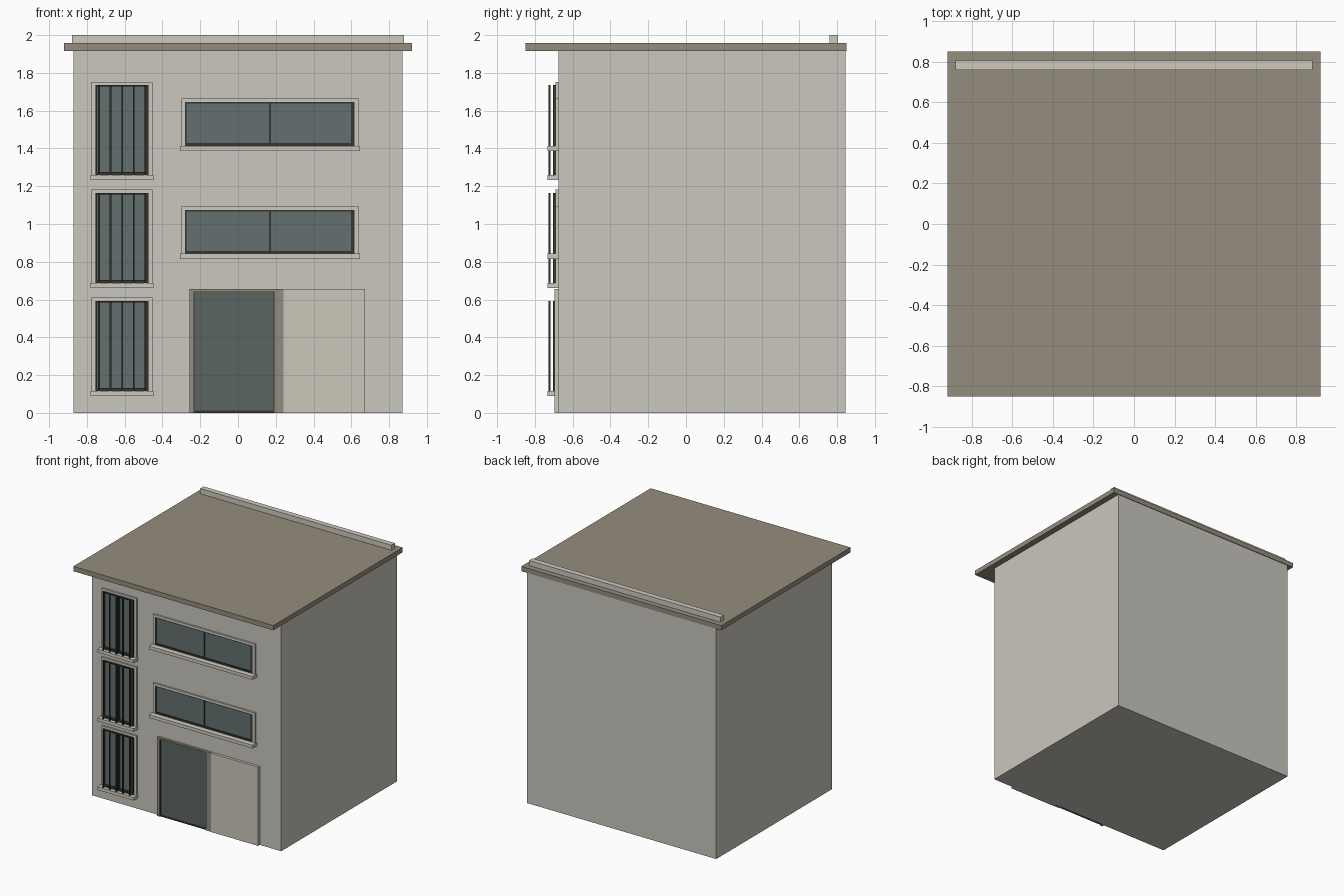
import bpy, bmesh

if "Cube" in bpy.data.objects:
    bpy.data.objects.remove(bpy.data.objects["Cube"])


def material(name, rgb):
    m = bpy.data.materials.new(name)
    m.diffuse_color = (*rgb, 1)
    m.use_nodes = True
    m.node_tree.nodes["Principled BSDF"].inputs["Base Color"].default_value = m.diffuse_color
    return m


WALL = material("plaster", (0.59, 0.57, 0.51))
TRIM = material("trim", (0.62, 0.59, 0.53))
PANEL = material("panel_stone", (0.60, 0.58, 0.50))
ROOF = material("roof_brown", (0.30, 0.27, 0.21))
GLASS = material("glass", (0.125, 0.16, 0.16))
DOOR = material("door_green", (0.10, 0.13, 0.115))
DARK = material("dark_metal", (0.035, 0.035, 0.03))


def boxes(name, mat, *bounds):
    """One object made of boxes, each (x0, x1, y0, y1, z0, z1)."""
    bm = bmesh.new()
    for x0, x1, y0, y1, z0, z1 in bounds:
        verts = bmesh.ops.create_cube(bm, size=1)["verts"]
        bmesh.ops.scale(bm, verts=verts, vec=(x1 - x0, y1 - y0, z1 - z0))
        bmesh.ops.translate(bm, verts=verts,
                            vec=((x0 + x1) / 2, (y0 + y1) / 2, (z0 + z1) / 2))
    mesh = bpy.data.meshes.new(name)
    bm.to_mesh(mesh)
    bm.free()
    mesh.materials.append(mat)
    ob = bpy.data.objects.new(name, mesh)
    bpy.context.collection.objects.link(ob)
    return ob


def border(x0, x1, y0, y1, z0, z1, left, right, bottom, top):
    """Box list for a rectangular frame with the given member widths."""
    parts = [(x0, x0 + left, y0, y1, z0, z1), (x1 - right, x1, y0, y1, z0, z1),
             (x0 + left, x1 - right, y0, y1, z1 - top, z1)]
    if bottom:
        parts.append((x0 + left, x1 - right, y0, y1, z0, z0 + bottom))
    return parts


FACE = -0.675   # front wall plane
BACK = FACE + 0.01  # parts are set slightly into the wall


def window(name, x0, x1, z0, z1, front, mullions):
    """Surround, sill, sash and glass; x0..x1, z0..z1 is the outer surround."""
    gx0, gx1, gz1 = x0 + 0.02, x1 - 0.022, z1 - 0.018
    boxes(name + "_surround", TRIM,
          *border(x0, x1, -0.69, BACK, z0, z1, 0.02, 0.022, 0, 0.018))
    boxes(name + "_sill", TRIM, (x0 - 0.007, x1 + 0.006, -0.732, BACK, z0 - 0.027, z0))
    boxes(name + "_glass", GLASS, (gx0, gx1, -0.681, BACK, z0, gz1))
    sash = border(gx0, gx1, front, BACK, z0, gz1, 0.008, 0.02, 0.014, 0.008)
    sash += [(m - 0.005, m + 0.005, front, BACK, z0, gz1) for m in mullions]
    boxes(name + "_sash", DARK, *sash)


# main block, roof slab and rear parapet
boxes("building_body", WALL, (-0.87, 0.87, FACE, 0.845, 0, 1.92))
boxes("roof_slab", ROOF, (-0.92, 0.92, -0.85, 0.85, 1.917, 1.957))
boxes("roof_parapet", TRIM, (-0.88, 0.88, 0.76, 0.805, 1.957, 2.0))

# three tall barred windows
for i in range(3):
    z = 0.117 + 0.5715 * i
    window(f"tall_window_{i + 1}", -0.775, -0.453, z, z + 0.493, -0.703, [-0.613])
    bars = [-0.735 + 0.061 * k for k in range(5)]
    boxes(f"window_bars_{i + 1}", DARK,
          *[(b - 0.005, b + 0.005, -0.727, -0.717, z, z + 0.475) for b in bars])

# two wide windows
for i in range(2):
    z = 0.843 + 0.571 * i
    window(f"wide_window_{i + 1}", -0.30, 0.64, z, z + 0.25, -0.688, [0.17])

# entrance: surround, door leaf with thin edging, side panel
boxes("door_surround", ROOF,
      *border(-0.257, 0.24, -0.695, BACK, 0, 0.655, 0.022, 0.047, 0, 0.012))
boxes("door_leaf", DOOR, (-0.235, 0.193, -0.685, BACK, 0, 0.643))
boxes("door_edging", DARK,
      *border(-0.235, 0.193, -0.688, BACK, 0, 0.643, 0.004, 0.004, 0.012, 0.004))
boxes("entrance_panel", PANEL, (0.24, 0.673, -0.697, BACK, 0, 0.655))
